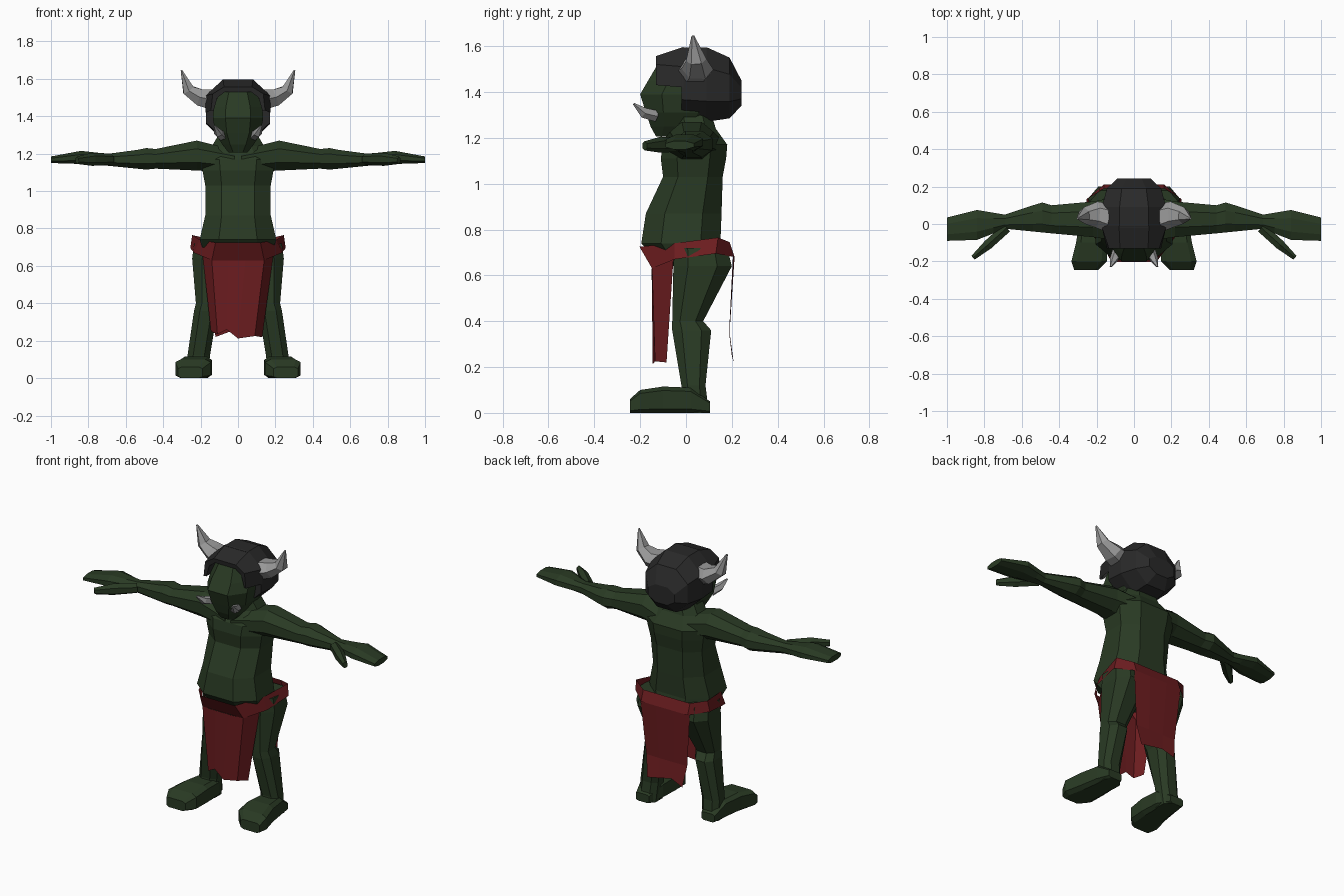
import bpy, bmesh, math
from mathutils import Vector


def material(name, rgb):
    m = bpy.data.materials.new(name)
    m.diffuse_color = (*rgb, 1)
    return m


GREEN = material("green skin", (0.022, 0.042, 0.017))
RED = material("red cloth", (0.15, 0.012, 0.014))
DARK = material("dark helmet", (0.022, 0.022, 0.022))
BONE = material("grey bone", (0.32, 0.32, 0.32))


def skin(name, rings, mat, closed=True, caps=True, mirror=False):
    """Bridge equal-length point rows into a flat-faced mesh."""
    bm = bmesh.new()
    rows = [[bm.verts.new(p) for p in r] for r in rings]
    n = len(rows[0])
    for a, b in zip(rows, rows[1:]):
        for i in range(n if closed else n - 1):
            j = (i + 1) % n
            bm.faces.new((a[i], a[j], b[j], b[i]))
    if closed and caps:
        bm.faces.new(rows[0])
        bm.faces.new(rows[-1])
    bmesh.ops.recalc_face_normals(bm, faces=bm.faces)
    me = bpy.data.meshes.new(name)
    bm.to_mesh(me)
    bm.free()
    me.materials.append(mat)
    ob = bpy.data.objects.new(name, me)
    bpy.context.collection.objects.link(ob)
    if mirror:
        mod = ob.modifiers.new("mirror", 'MIRROR')
        mod.use_mirror_merge = False
    return ob


def loft(name, axis, sections, mat, k=0.45, mirror=False):
    """Sections (pos, lo1, hi1, lo2, hi2): chamfered boxes across the axis."""
    shape = [(1, -k), (1, k), (k, 1), (-k, 1), (-1, k), (-1, -k), (-k, -1), (k, -1)]
    rings = []
    for pos, a0, a1, b0, b1 in sections:
        ring = []
        for u, v in shape:
            p = [(a0 + a1) / 2 + u * (a1 - a0) / 2, (b0 + b1) / 2 + v * (b1 - b0) / 2]
            p.insert(axis, pos)
            ring.append(p)
        rings.append(ring)
    return skin(name, rings, mat, mirror=mirror)


def tube(name, path, mat, side, n=5, mirror=True):
    """Tapered tube: path of (point, radius along side, radius across)."""
    pts = [Vector(p) for p, _, _ in path]
    rings = []
    for i, (_, rs, rc) in enumerate(path):
        t = (pts[min(i + 1, len(pts) - 1)] - pts[max(i - 1, 0)]).normalized()
        c = t.cross(Vector(side)).normalized()
        s = c.cross(t)
        rings.append([pts[i] + s * rs * math.cos(a) + c * rc * math.sin(a)
                      for a in (2 * math.pi * q / n for q in range(n))])
    return skin(name, rings, mat, mirror=mirror)


X, Y, Z = 0, 1, 2

# Torso and neck
loft("torso", Z, [
    (0.64, -0.17, 0.17, -0.11, 0.17), (0.74, -0.205, 0.205, -0.195, 0.15),
    (0.87, -0.175, 0.175, -0.175, 0.155), (1.03, -0.175, 0.175, -0.10, 0.16),
    (1.11, -0.19, 0.19, -0.11, 0.175), (1.17, -0.20, 0.20, -0.10, 0.18),
    (1.24, -0.14, 0.14, -0.05, 0.13), (1.34, -0.08, 0.08, -0.05, 0.10)], GREEN, 0.5)

# Arms with mitten hands, and thumbs
loft("arm", X, [
    (0.02, -0.10, 0.16, 1.10, 1.22), (0.22, -0.07, 0.12, 1.11, 1.27),
    (0.44, -0.05, 0.10, 1.12, 1.225), (0.49, -0.045, 0.115, 1.115, 1.23),
    (0.54, -0.04, 0.10, 1.12, 1.22), (0.69, -0.025, 0.05, 1.135, 1.20),
    (0.75, -0.05, 0.06, 1.14, 1.205), (0.84, -0.085, 0.075, 1.145, 1.215),
    (1.0, -0.09, 0.035, 1.15, 1.185)], GREEN, 0.45, True)
tube("thumb", [((0.68, -0.02, 1.17), 0.03, 0.03), ((0.78, -0.11, 1.17), 0.035, 0.03),
               ((0.86, -0.18, 1.165), 0.02, 0.015)], GREEN, (0, 0, 1), 6)

# Legs and feet
loft("leg", Z, [
    (0.0, 0.16, 0.27, -0.03, 0.10), (0.12, 0.15, 0.27, -0.02, 0.085),
    (0.36, 0.11, 0.235, -0.06, 0.11), (0.40, 0.095, 0.225, -0.06, 0.075),
    (0.64, 0.03, 0.245, -0.055, 0.20), (0.72, 0.03, 0.235, -0.05, 0.18)],
    GREEN, 0.5, True)
loft("foot", Y, [
    (0.105, 0.18, 0.27, 0, 0.05), (0.02, 0.145, 0.29, 0, 0.11),
    (-0.10, 0.14, 0.31, 0, 0.115), (-0.20, 0.145, 0.335, 0, 0.10),
    (-0.245, 0.19, 0.32, 0.0, 0.06)], GREEN, 0.7, True)

# Head with heavy jaw
loft("head", Z, [
    (1.205, -0.05, 0.05, -0.13, -0.04), (1.25, -0.085, 0.085, -0.155, 0.08),
    (1.31, -0.12, 0.12, -0.175, 0.13), (1.39, -0.135, 0.135, -0.20, 0.18),
    (1.45, -0.13, 0.13, -0.165, 0.19), (1.535, -0.095, 0.095, -0.115, 0.15)],
    GREEN, 0.5)

# Helmet: rear shell and brow band
loft("helmet_shell", Y, [
    (-0.02, -0.172, 0.172, 1.28, 1.595), (0.09, -0.172, 0.172, 1.27, 1.595),
    (0.19, -0.145, 0.145, 1.285, 1.55), (0.242, -0.09, 0.09, 1.34, 1.45)],
    DARK, 0.45)


def arch(y, half):
    return [(-x, y, z) for x, z in half] + [(x, y, z) for x, z in half[::-1]]


skin("helmet_brow", [
    arch(-0.01, [(0.174, 1.42), (0.174, 1.51), (0.08, 1.597)]),
    arch(-0.13, [(0.145, 1.43), (0.135, 1.52), (0.075, 1.557)]),
    arch(-0.125, [(0.13, 1.43), (0.11, 1.50), (0.07, 1.53)]),
    arch(-0.01, [(0.13, 1.43), (0.11, 1.50), (0.07, 1.53)])], DARK, closed=False)

# Horns and tusks
tube("horn", [((0.14, 0.035, 1.49), 0.075, 0.06), ((0.20, 0.05, 1.50), 0.07, 0.052),
              ((0.265, 0.045, 1.54), 0.045, 0.037), ((0.302, 0.03, 1.645), 0.006, 0.005)],
     BONE, (0, 1, 0), 6)
tube("tusk", [((0.085, -0.13, 1.295), 0.026, 0.026), ((0.105, -0.185, 1.31), 0.024, 0.024),
              ((0.125, -0.228, 1.348), 0.005, 0.005)], BONE, (1, 0, 0), 5)


# Belt
def loop(half):
    return half + [(-x, y, z) for x, y, z in half[::-1]]


skin("belt", [
    loop([(0.12, -0.203, 0.725), (0.205, -0.05, 0.74), (0.245, 0.14, 0.765), (0.16, 0.19, 0.745)]),
    loop([(0.14, -0.148, 0.63), (0.235, -0.05, 0.67), (0.255, 0.13, 0.695), (0.16, 0.212, 0.68)])],
    RED, caps=False)

# Loincloth flaps with ragged hems
skin("front_flap", [
    [(-0.19, -0.055, 0.67), (-0.14, -0.148, 0.63), (-0.05, -0.15, 0.63), (0.04, -0.15, 0.63),
     (0.14, -0.148, 0.63), (0.19, -0.055, 0.67)],
    [(-0.145, -0.085, 0.25), (-0.11, -0.135, 0.235), (-0.06, -0.142, 0.26), (0.0, -0.145, 0.212),
     (0.09, -0.135, 0.225), (0.13, -0.085, 0.22)]], RED, closed=False)
skin("back_flap", [
    [(-0.17, 0.205, 0.69), (-0.06, 0.212, 0.68), (0.06, 0.212, 0.68), (0.17, 0.205, 0.69)],
    [(-0.14, 0.188, 0.35), (-0.05, 0.19, 0.35), (0.05, 0.19, 0.35), (0.14, 0.188, 0.35)],
    [(-0.12, 0.208, 0.22), (-0.04, 0.20, 0.25), (0.04, 0.205, 0.235), (0.12, 0.208, 0.22)]],
    RED, closed=False)
